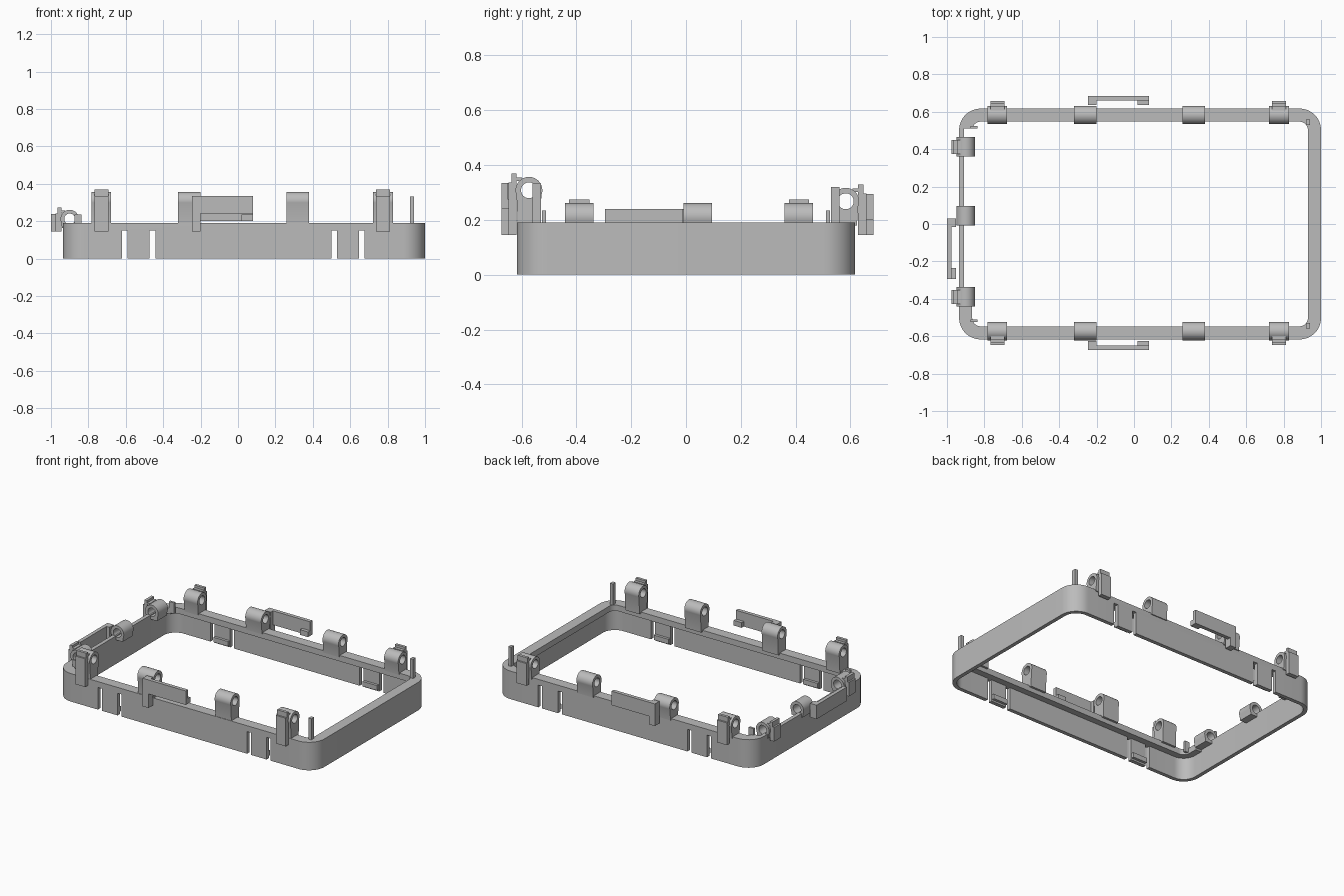
import bpy, bmesh
from math import sin, cos, pi, radians

cube = bpy.data.objects.get("Cube")
if cube:
    bpy.data.objects.remove(cube, do_unlink=True)

grey = bpy.data.materials.new("plain_grey")
grey.use_nodes = True
grey.diffuse_color = (0.5, 0.5, 0.5, 1)
grey.node_tree.nodes["Principled BSDF"].inputs["Base Color"].default_value = (0.5, 0.5, 0.5, 1)

X0, X1, Y = -0.935, 1.0, 0.617      # frame extents
TOP, LIP_Z, WALL, LIP = 0.19, 0.15, 0.026, 0.07


def finish(bm, name, smooth=False):
    bmesh.ops.recalc_face_normals(bm, faces=bm.faces)
    mesh = bpy.data.meshes.new(name)
    bm.to_mesh(mesh)
    bm.free()
    mesh.materials.append(grey)
    ob = bpy.data.objects.new(name, mesh)
    bpy.context.collection.objects.link(ob)
    if smooth:
        smooth_object(ob)
    return ob


def activate(ob):
    bpy.ops.object.select_all(action='DESELECT')
    ob.select_set(True)
    bpy.context.view_layer.objects.active = ob


def smooth_object(ob):
    activate(ob)
    bpy.ops.object.shade_smooth_by_angle(angle=radians(30))


def tube(name, outer, inner, place, a, b, smooth=True):
    """Hollow prism between two matching closed outlines, from depth a to b."""
    bm = bmesh.new()
    loops = [[bm.verts.new(place(p, q, d)) for p, q in ring]
             for ring, d in ((outer, a), (outer, b), (inner, b), (inner, a))]
    n = len(outer)
    for k in range(4):
        r, s = loops[k], loops[(k + 1) % 4]
        for i in range(n):
            j = (i + 1) % n
            bm.faces.new((r[i], r[j], s[j], s[i]))
    return finish(bm, name, smooth)


def box(name, lo, hi):
    bm = bmesh.new()
    bmesh.ops.create_cube(bm, size=1)
    for v in bm.verts:
        v.co = [(l + h) / 2 + c * (h - l) for l, h, c in zip(lo, hi, v.co)]
    return finish(bm, name)


def cut(target, boxes):
    for lo, hi in boxes:
        cutter = box("cutter", lo, hi)
        cutter.hide_render = True
        mod = target.modifiers.new("cut", 'BOOLEAN')
        mod.operation, mod.solver, mod.object = 'DIFFERENCE', 'EXACT', cutter
        activate(target)
        bpy.ops.object.modifier_apply(modifier=mod.name)
        bpy.data.objects.remove(cutter, do_unlink=True)


def rounded(inset):
    """Rounded rectangle outline of the frame, moved inward."""
    r0, pts = 0.115, []
    corners = ((X1 - r0, Y - r0), (X0 + r0, Y - r0), (X0 + r0, r0 - Y), (X1 - r0, r0 - Y))
    for k, (cx, cy) in enumerate(corners):
        for i in range(13):
            t = (k + i / 12) * pi / 2
            pts.append((cx + (r0 - inset) * cos(t), cy + (r0 - inset) * sin(t)))
    return pts


def upright(x, y, z):
    return (x, y, z)


# Thin outer wall with slots beside each snap tab
wall = tube("frame_wall", rounded(0), rounded(WALL), upright, 0, TOP, False)
slots = (-0.605, -0.457, 0.515, 0.662)
cut(wall, [((x - 0.015, s * Y - 0.06, -0.05), (x + 0.015, s * Y + 0.06, LIP_Z))
           for x in slots for s in (-1, 1)])
smooth_object(wall)

# Wide top lip, left open along one short side
lip = tube("top_lip", rounded(WALL - 0.002), rounded(LIP), upright, LIP_Z, TOP, False)
cut(lip, [((X0 - 0.1, -0.44, 0.1), (-0.8, 0.51, 0.3))])
smooth_object(lip)

# Ridges on the inside of the snap tabs
for x in (-0.531, 0.588):
    for s in (-1, 1):
        ys = sorted((s * (Y - WALL - 0.018), s * (Y - WALL + 0.004)))
        box("tab_ridge", (x - 0.055, ys[0], 0.012), (x + 0.055, ys[1], 0.045))


# Each side maps (along, outward, up) to the model
def front(u, v, z):
    return (u, -v, z)


def back(u, v, z):
    return (u, v, z)


def left_end(u, v, z):
    return (-v, u, z)


def side_box(name, side, u, v, z):
    a, b = side(u[0], v[0], z[0]), side(u[1], v[1], z[1])
    return box(name, [min(p) for p in zip(a, b)], [max(p) for p in zip(a, b)])


def hinge(side, u, half, vc, zc, base):
    """Barrel with a bore, standing on a flat sided post."""
    outer, bore = [], []
    n, R, r = 32, 0.049, 0.029
    for i in range(n):
        t = 2 * pi * i / n
        c, s = cos(t), sin(t)
        bore.append((vc + r * c, zc + r * s))
        if s < -0.4:
            f = max(-1, min(1, c / 0.92))
            outer.append((vc + 0.045 * f, base))
        else:
            outer.append((vc + R * c, zc + R * s))
    tube("hinge_barrel", outer, bore, lambda v, z, d: side(d, v, z), u - half, u + half)


def clip(side, u, vc, zc):
    """Flat outer latch with a taller thin blade and a small hook."""
    w = (u - 0.037, u + 0.037)
    side_box("clip_plate", side, w, (vc + 0.045, vc + 0.075), (0.145, zc + 0.028))
    side_box("clip_blade", side, w, (vc + 0.045, vc + 0.064), (zc, zc + 0.062))
    side_box("clip_hook", side, w, (vc + 0.025, vc + 0.05), (zc + 0.034, zc + 0.046))


def arm(side, u, d, vc, zc):
    """Long lever with a foot at one end and a nub at the other."""
    out = (vc + 0.076, vc + 0.101)
    side_box("arm_bar", side, (u, u + d * 0.325), out, (zc - 0.068, zc + 0.027))
    side_box("arm_foot", side, (u, u + d * 0.045), (vc + 0.053, out[1]), (0.145, zc + 0.027))
    side_box("arm_nub", side, (u + d * 0.265, u + d * 0.325), (vc + 0.053, out[1]),
             (zc - 0.068, zc - 0.033))


# Hinges, clips and levers on the long sides
for side, vc, zc in ((front, 0.573, 0.308), (back, 0.583, 0.268)):
    for u, half in ((-0.73, 0.052), (-0.26, 0.06), (0.32, 0.06), (0.775, 0.053)):
        hinge(side, u, half, vc, zc, TOP - 0.01)
    clip(side, -0.73, vc, zc)
    clip(side, 0.775, vc, zc)
    arm(side, -0.245, 1, vc, zc)

# The same set on the open short side
for u in (0.412, 0.043, -0.39):
    hinge(left_end, u, 0.052, 0.9, 0.212, 0.163)
for u in (0.412, -0.39):
    clip(left_end, u, 0.9, 0.212)
arm(left_end, 0.03, -1, 0.9, 0.212)

# Upright pins at the corners
for s, top in ((-1, 0.333), (1, 0.32)):
    ys = sorted((s * 0.53, s * 0.56))
    box("corner_pin", (0.92, ys[0], 0.17), (0.942, ys[1], top))
    ys = sorted((s * 0.51, s * 0.525))
    box("small_pin", (-0.875, ys[0], 0.16), (-0.838, ys[1], 0.235))
